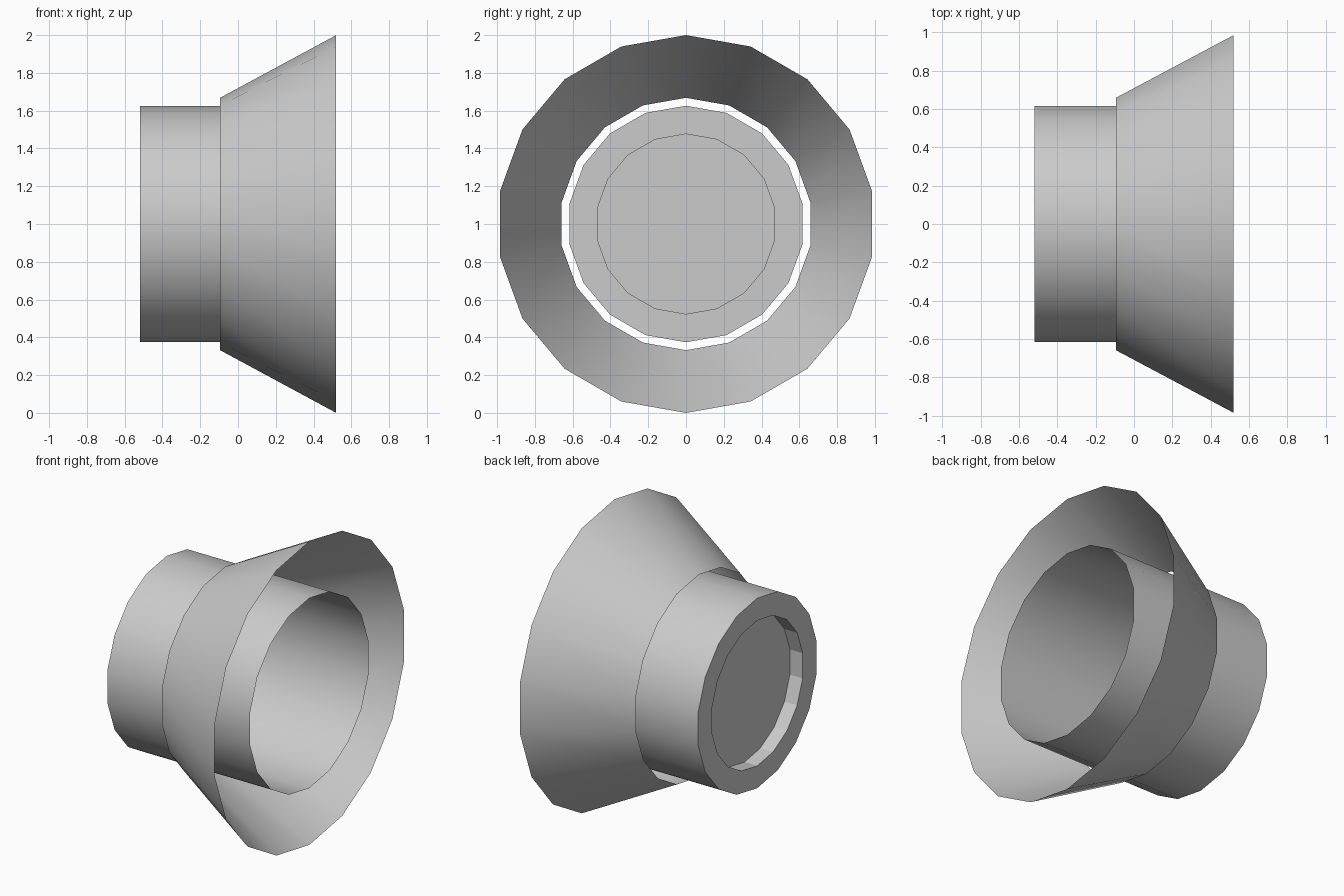
import bpy, bmesh
from math import sin, cos, pi, radians

if "Cube" in bpy.data.objects:
    bpy.data.objects.remove(bpy.data.objects["Cube"])

SIDES = 18
AXIS_Z = 1.0


def lathe(name, profile, smooth_bands, cap_end=False):
    """Turn (x, radius) points around the horizontal x axis."""
    bm = bmesh.new()
    rings = []
    for x, r in profile:
        rings.append([bm.verts.new((x, r * sin(2 * pi * i / SIDES),
                                    AXIS_Z + r * cos(2 * pi * i / SIDES)))
                      for i in range(SIDES)])
    for band, (a, b) in enumerate(zip(rings, rings[1:])):
        for i in range(SIDES):
            j = (i + 1) % SIDES
            face = bm.faces.new((a[i], b[i], b[j], a[j]))
            face.smooth = band in smooth_bands
    if cap_end:
        bm.faces.new(rings[-1])
    # mark profile corners sharp
    bm.normal_update()
    for e in bm.edges:
        if len(e.link_faces) == 2:
            e.smooth = e.calc_face_angle() < radians(30)
    mesh = bpy.data.meshes.new(name)
    bm.to_mesh(mesh)
    bm.free()
    obj = bpy.data.objects.new(name, mesh)
    bpy.context.collection.objects.link(obj)
    return obj


# Flared outer collar, open at both ends
lathe("flared_collar", [(0.52, 1.0), (-0.095, 0.668)], {0})

# Inner tube, open in front, with a recessed back plate
lathe("inner_tube",
      [(0.52, 0.626), (-0.52, 0.626), (-0.52, 0.479), (-0.427, 0.479)],
      {0}, cap_end=True)
